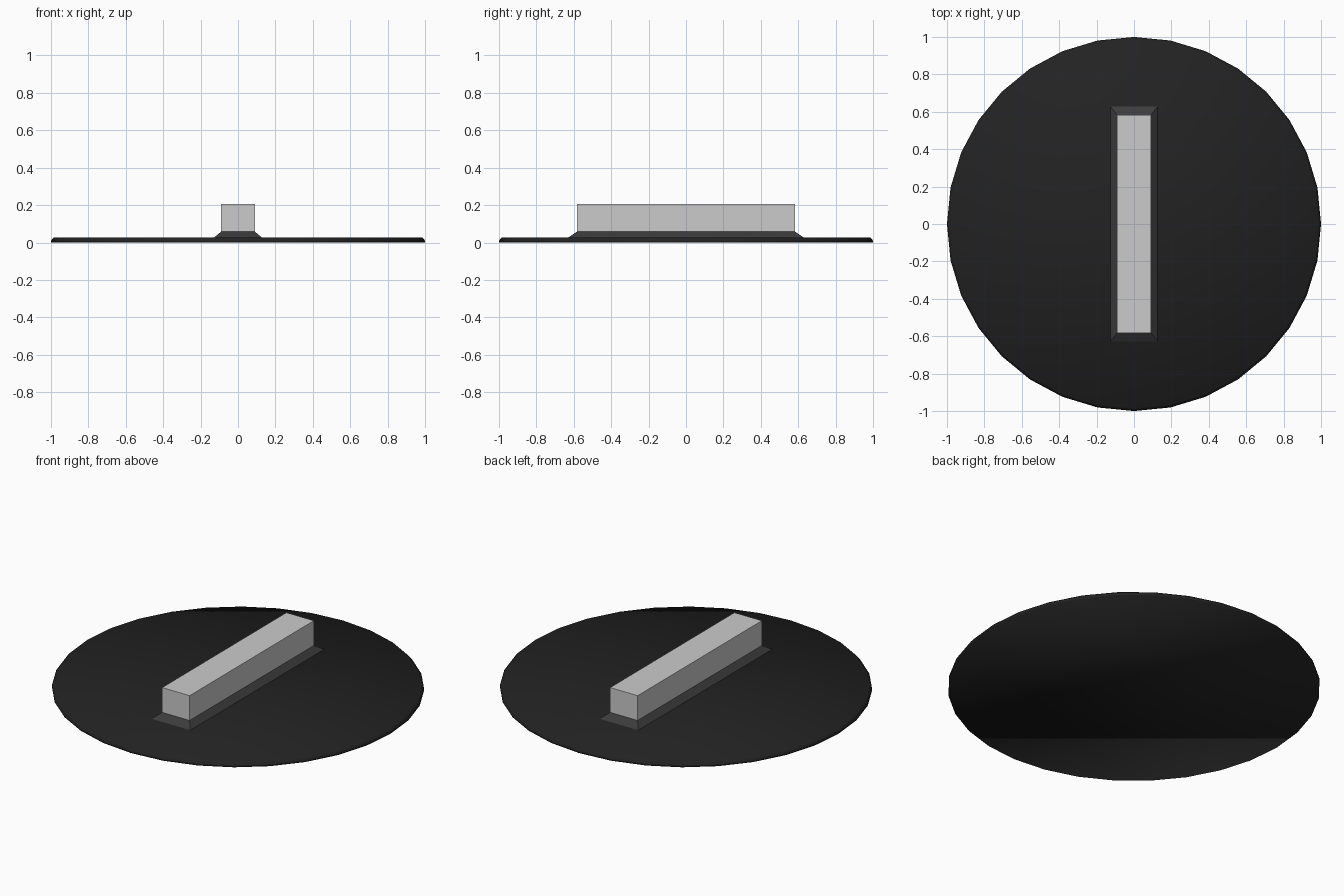
import bpy, bmesh, math

if "Cube" in bpy.data.objects:
    bpy.data.objects.remove(bpy.data.objects["Cube"])


def material(name, rgb):
    m = bpy.data.materials.new(name)
    m.diffuse_color = (*rgb, 1.0)
    m.use_nodes = True
    m.node_tree.nodes["Principled BSDF"].inputs["Base Color"].default_value = m.diffuse_color
    return m


def loft(name, rings, mat, smooth=False):
    """Closed solid through stacked rings of equal point count."""
    bm = bmesh.new()
    loops = [[bm.verts.new(p) for p in ring] for ring in rings]
    n = len(loops[0])
    for a, b in zip(loops, loops[1:]):
        for i in range(n):
            j = (i + 1) % n
            bm.faces.new((a[i], a[j], b[j], b[i]))
    bm.faces.new(loops[0][::-1])
    bm.faces.new(loops[-1])
    for f in bm.faces:
        f.smooth = smooth
    me = bpy.data.meshes.new(name)
    bm.to_mesh(me)
    bm.free()
    me.materials.append(mat)
    ob = bpy.data.objects.new(name, me)
    bpy.context.collection.objects.link(ob)
    return ob


def circle(r, z, n=32):
    return [(r * math.cos(math.tau * i / n), r * math.sin(math.tau * i / n), z) for i in range(n)]


def rect(x, y, z):
    return [(-x, -y, z), (x, -y, z), (x, y, z), (-x, y, z)]


black = material("black", (0.016, 0.016, 0.016))
charcoal = material("charcoal", (0.045, 0.045, 0.045))
light_grey = material("light grey", (0.6, 0.6, 0.6))

# Thin round base with a chamfered rim
loft("base_disc", [circle(1.0, 0.0), circle(1.0, 0.01), circle(0.985, 0.028)], black, smooth=True)
# Sloped skirt around the bar
loft("bar_skirt", [rect(0.128, 0.63, 0.027), rect(0.09, 0.582, 0.058)], charcoal)
# Raised bar
loft("bar", [rect(0.09, 0.582, 0.058), rect(0.09, 0.582, 0.205)], light_grey)
